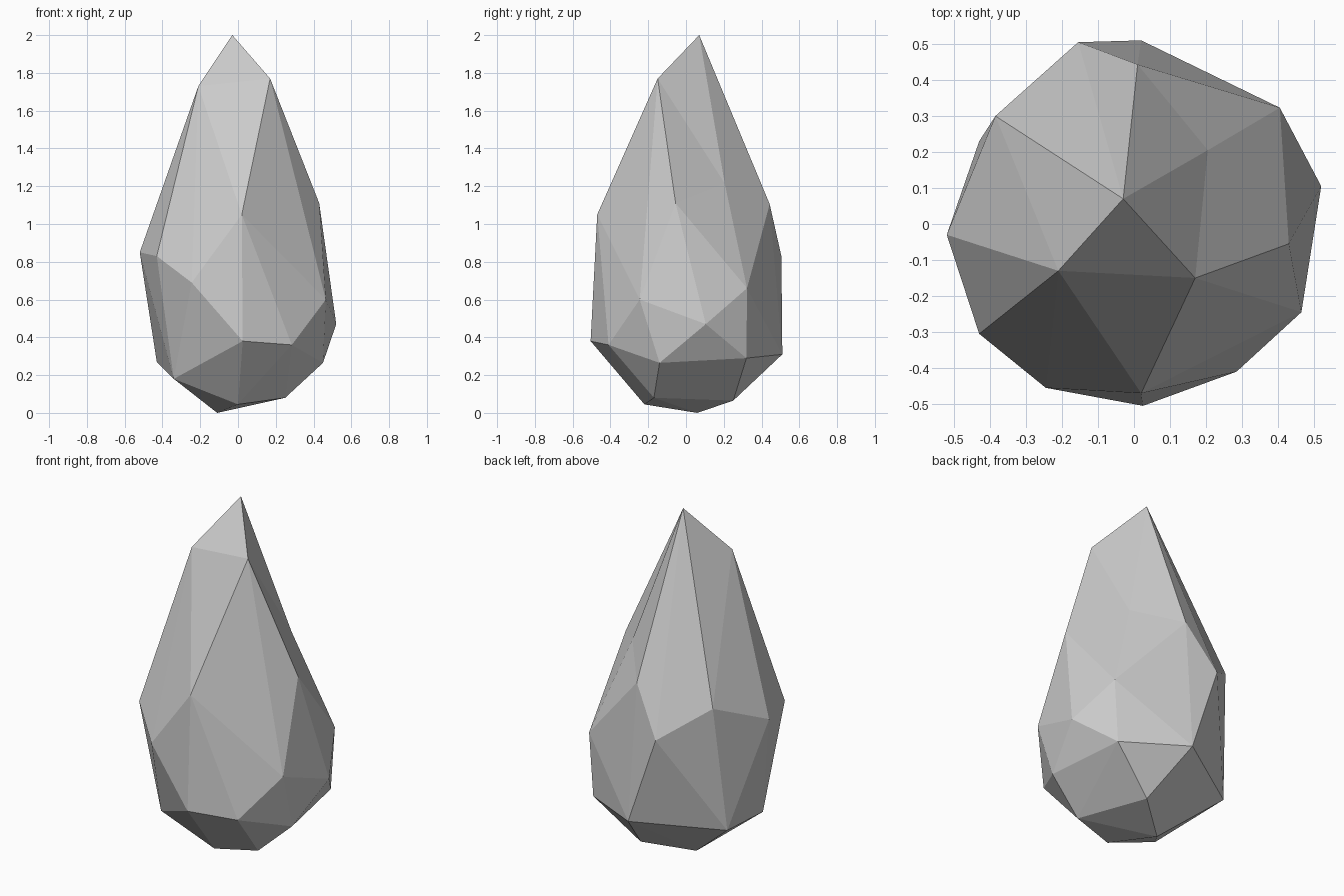
import bpy, bmesh

if "Cube" in bpy.data.objects:
    bpy.data.objects.remove(bpy.data.objects["Cube"])

# Corner points of the faceted stone, tier by tier
tip = [(-.03, .07, 2.0), (.17, -.15, 1.77), (-.21, -.13, 1.73)]
shoulder = [(.43, -.055, 1.11), (.01, .443, 1.105), (.02, -.47, 1.05), (-.385, .30, 1.0)]
waist = [(-.52, -.03, .85), (-.43, -.305, .83), (-.155, .505, .83), (-.245, -.455, .69),
         (.405, .323, .66), (.465, -.245, .60), (.52, .105, .47)]
belly = [(.025, -.505, .38), (.285, -.41, .36), (.02, .51, .31), (.38, .32, .29),
         (-.43, .23, .27), (.45, -.14, .265), (-.34, -.23, .18)]
foot = [(.25, -.17, .08), (.12, .25, .065), (0, -.22, .045), (-.11, .06, 0)]

bm = bmesh.new()
for p in tip + shoulder + waist + belly + foot:
    bm.verts.new(p)
bmesh.ops.convex_hull(bm, input=bm.verts[:])

# Shallow dent on the back right: replace the flat there by a fan round one point
corners = [tip[0], tip[1], shoulder[0], waist[4], shoulder[1]]


def nearest(p):
    return min(bm.verts, key=lambda v: sum((a - b) ** 2 for a, b in zip(v.co, p)))


ring = [nearest(p) for p in corners]
old = [f for f in bm.faces if all(v in ring for v in f.verts)]
bmesh.ops.delete(bm, geom=old, context='FACES')
dent = bm.verts.new((.205, .205, 1.215))
for a, b in zip(ring, ring[1:] + ring[:1]):
    bm.faces.new((a, b, dent))
bmesh.ops.recalc_face_normals(bm, faces=bm.faces[:])

mesh = bpy.data.meshes.new("faceted_stone")
bm.to_mesh(mesh)
bm.free()
stone = bpy.data.objects.new("faceted_stone", mesh)
bpy.context.collection.objects.link(stone)
